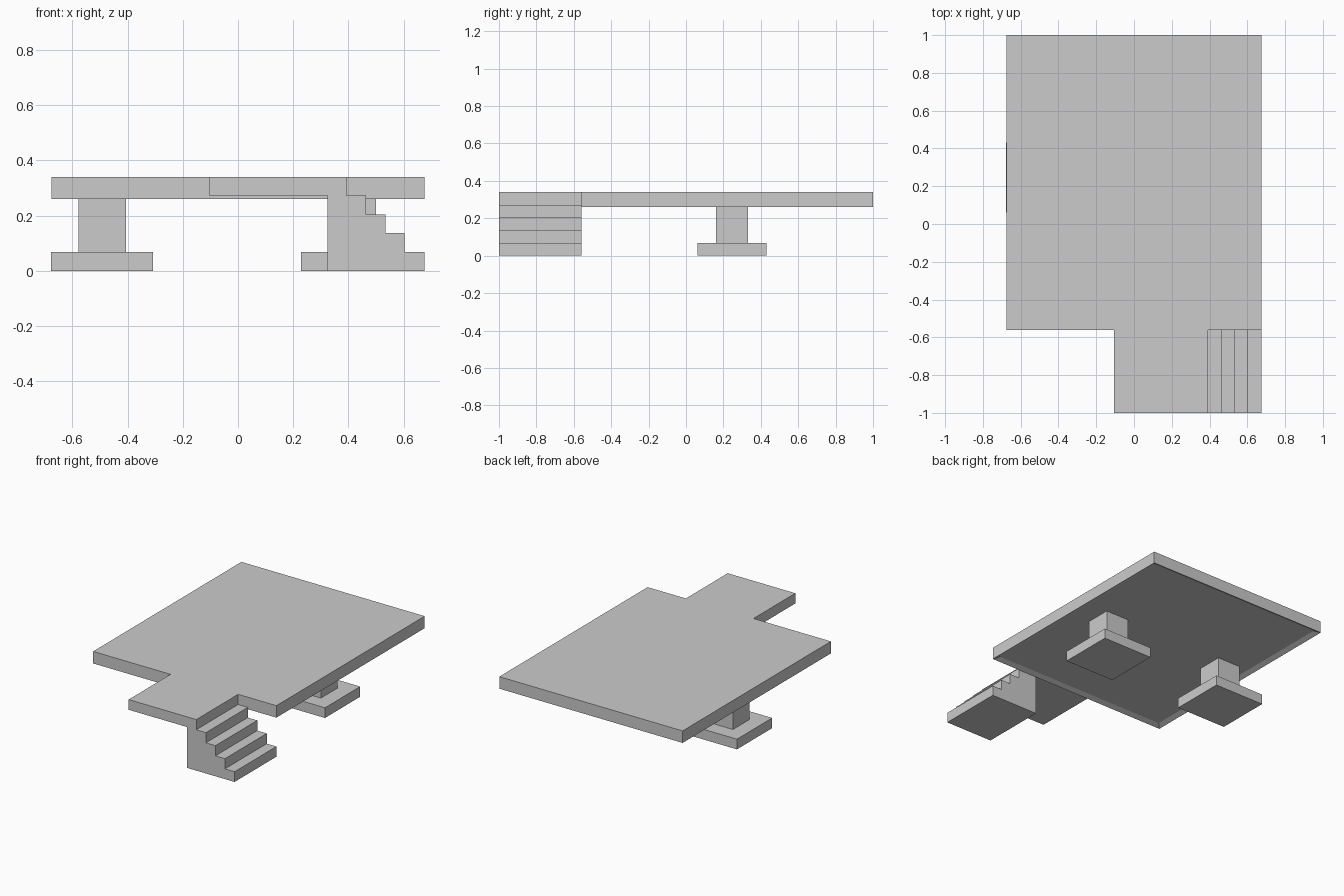
import bpy, bmesh

if "Cube" in bpy.data.objects:
    bpy.data.objects.remove(bpy.data.objects["Cube"])


def finish(name, bm):
    bmesh.ops.recalc_face_normals(bm, faces=bm.faces[:])
    mesh = bpy.data.meshes.new(name)
    bm.to_mesh(mesh)
    bm.free()
    obj = bpy.data.objects.new(name, mesh)
    bpy.context.collection.objects.link(obj)
    return obj


def box(name, x, y, z, recess=None):
    bm = bmesh.new()
    bmesh.ops.create_cube(bm, size=1)
    for v in bm.verts:
        for i, (lo, hi) in enumerate((x, y, z)):
            v.co[i] = hi if v.co[i] > 0 else lo
    bmesh.ops.recalc_face_normals(bm, faces=bm.faces[:])
    if recess:
        # Sloped inset pushed up into the underside
        bm.normal_update()
        under = [f for f in bm.faces if f.normal.z < -0.5]
        bmesh.ops.inset_region(bm, faces=under, thickness=recess[0])
        bmesh.ops.translate(bm, vec=(0, 0, recess[1]), verts=under[0].verts[:])
    return finish(name, bm)


# Deck with a shallow sloped recess underneath
box("deck", (-0.675, 0.675), (-0.56, 1.0), (0.26, 0.34), recess=(0.045, 0.015))

# Two square pillars on wide footings
for side, cx in (("left", -0.492), ("right", 0.413)):
    cy = 0.246
    for part, r, z in (("footing", 0.185, (0, 0.068)),
                       ("pillar", 0.086, (0.068, 0.275))):
        box(f"{side}_{part}", (cx - r, cx + r), (cy - r, cy + r), z)

# Landing and stairs: one stepped profile extruded along y
rise = 0.068
edges = [0.393, 0.464, 0.534, 0.604, 0.675]
profile = [(0.325, 0), (0.325, 4 * rise), (-0.105, 4 * rise),
           (-0.105, 0.34), (edges[0], 0.34)]
for i in range(4):
    h = (4 - i) * rise
    profile += [(edges[i], h), (edges[i + 1], h)]
profile.append((edges[-1], 0))

bm = bmesh.new()
face = bm.faces.new([bm.verts.new((x, -1.0, z)) for x, z in profile])
ext = bmesh.ops.extrude_face_region(bm, geom=[face], use_keep_orig=True)
bmesh.ops.translate(bm, vec=(0, 0.44, 0),
                    verts=[g for g in ext["geom"] if isinstance(g, bmesh.types.BMVert)])
finish("landing_stairs", bm)
